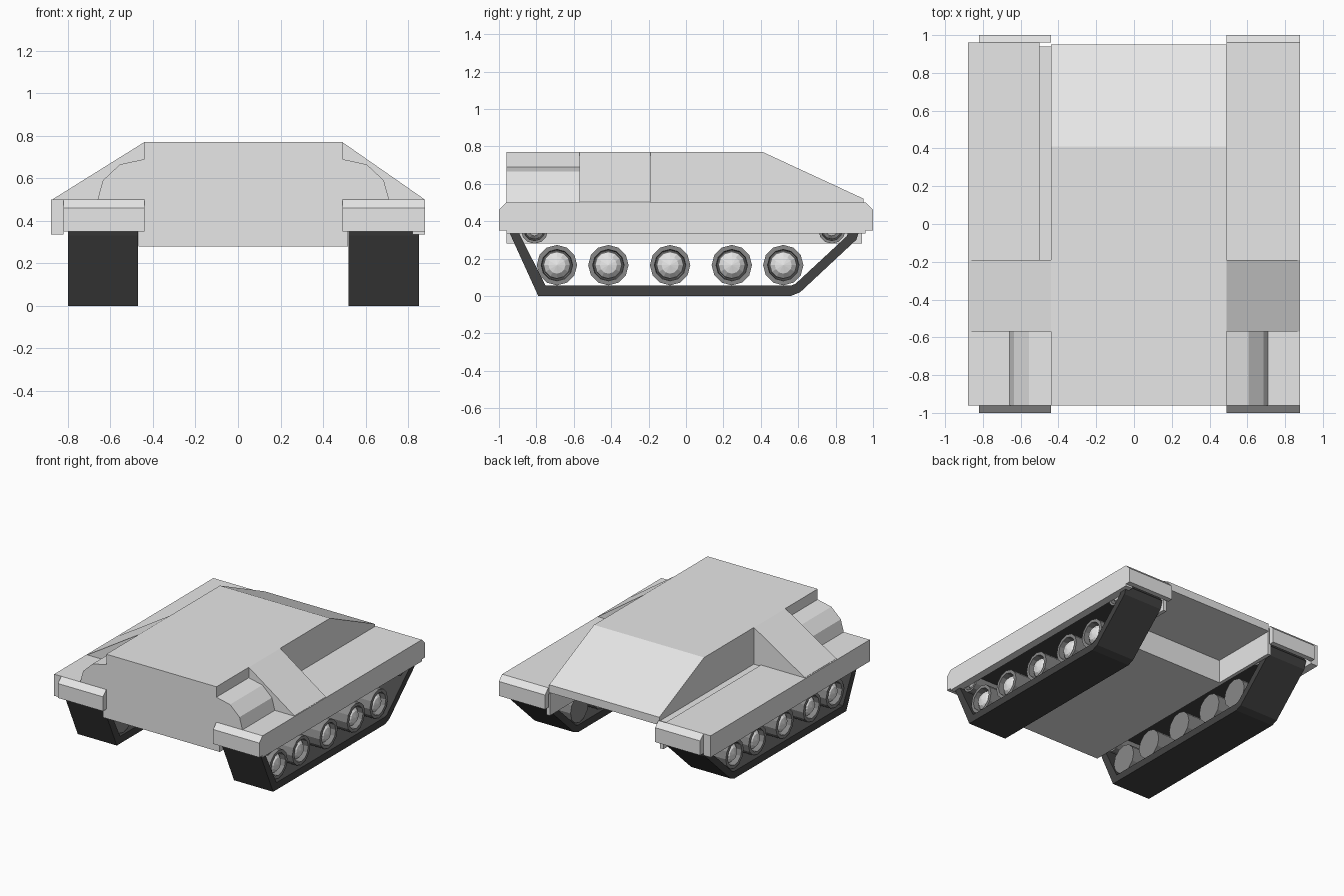
import bpy, bmesh, math

if "Cube" in bpy.data.objects:
    bpy.data.objects.remove(bpy.data.objects["Cube"])

CX = 0.025  # running gear and hull are mirrored about this x


def material(name, v):
    m = bpy.data.materials.new(name)
    m.diffuse_color = (v, v, v, 1)
    m.use_nodes = True
    m.node_tree.nodes["Principled BSDF"].inputs["Base Color"].default_value = m.diffuse_color
    return m


BODY = material("light_grey", 0.8)
RUBBER = material("mid_grey", 0.25)
TRACK = material("dark_track", 0.055)


def finish(name, bm, *mats):
    bmesh.ops.recalc_face_normals(bm, faces=bm.faces)
    me = bpy.data.meshes.new(name)
    bm.to_mesh(me)
    bm.free()
    for m in mats:
        me.materials.append(m)
    ob = bpy.data.objects.new(name, me)
    bpy.context.collection.objects.link(ob)
    return ob


def prism(name, pts, axis, a, b, mat):
    """Extrude a profile: (y,z) points along x, or (x,z) points along y."""
    bm = bmesh.new()
    def at(d):
        return [bm.verts.new((d, p, q) if axis == 'x' else (p, d, q)) for p, q in pts]
    lo, hi = at(a), at(b)
    bm.faces.new(lo)
    bm.faces.new(hi)
    n = len(pts)
    for i in range(n):
        j = (i + 1) % n
        bm.faces.new((lo[i], lo[j], hi[j], hi[i]))
    return finish(name, bm, mat)


def box(name, x0, x1, y0, y1, z0, z1, mat=BODY):
    return prism(name, [(y0, z0), (y1, z0), (y1, z1), (y0, z1)], 'x', x0, x1, mat)


def lathe(bm, profile, y, z, seg, mat_index):
    """Spin (radius, x) points about an x-parallel axis."""
    rings = []
    for r, x in profile:
        if r == 0:
            rings.append([bm.verts.new((x, y, z))])
        else:
            rings.append([bm.verts.new((x, y + r * math.sin(2 * math.pi * k / seg),
                                        z + r * math.cos(2 * math.pi * k / seg)))
                          for k in range(seg)])
    for A, B in zip(rings, rings[1:]):
        for k in range(seg):
            l = (k + 1) % seg
            if len(A) == 1:
                vs = (A[0], B[k], B[l])
            elif len(B) == 1:
                vs = (A[k], A[l], B[0])
            else:
                vs = (A[k], A[l], B[l], B[k])
            bm.faces.new(vs).material_index = mat_index


def wheel(name, side, y, z, r):
    def X(d):  # distance outward from the centre line
        return CX + side * d
    bm = bmesh.new()
    lathe(bm, [(0, X(.51)), (r, X(.51)), (r, X(.80)), (.78 * r, X(.80)),
               (.74 * r, X(.74)), (0, X(.74))], y, z, 12, 0)
    lathe(bm, [(.70 * r, X(.735)), (.66 * r, X(.765)), (.42 * r, X(.79)),
               (0, X(.80)), ], y, z, 12, 1)
    return finish(name, bm, RUBBER, BODY)


# central hull with sloped rear deck and undercut tail
prism("hull", [(-.96, .28), (.41, .28), (.41, .46), (.95, .46), (.95, .52),
               (.41, .77), (-.96, .77)], 'x', -.44, .49, BODY)

# closed track loop and its inner edge
outer = [(-.79, 0), (.56, 0), (.61, .02), (.91, .30), (.93, .36), (.88, .42),
         (-.92, .42), (-.95, .36), (-.94, .33)]
inner = [(-.75, .055), (.56, .055), (.585, .065), (.86, .32), (.87, .35), (.85, .37),
         (-.88, .37), (-.90, .35), (-.89, .33)]

for side, label in ((-1, "left"), (1, "right")):
    def X(d):
        return CX + side * d

    # track belt
    bm = bmesh.new()
    loops = [[bm.verts.new((X(d), y, z)) for y, z in pts]
             for pts, d in ((outer, .495), (outer, .825), (inner, .825), (inner, .495))]
    n = len(outer)
    for A, B in zip(loops, loops[1:] + loops[:1]):
        for i in range(n):
            j = (i + 1) % n
            bm.faces.new((A[i], A[j], B[j], B[i]))
    finish(label + "_track", bm, TRACK)

    # road wheels and end rollers
    for i, y in enumerate((-.69, -.415, -.085, .245, .52)):
        wheel(f"{label}_road_wheel_{i + 1}", side, y, .165, .108)
    for i, y in enumerate((-.81, .78)):
        wheel(f"{label}_end_roller_{i + 1}", side, y, .352, .072)

    # lower hull side wall and its upper ledge
    box(label + "_hull_wall", X(.465), X(.493), -.96, .94, .28, .49)
    box(label + "_wall_ledge", X(.465), X(.525), -.96, .94, .43, .49)

    # fender plate and skirt
    x_in, x_out = (-.50, -.88) if side < 0 else (.49, .88)
    box(label + "_fender", x_in, x_out, -.96, .96, .45, .50)
    box(label + "_skirt", side * .82, x_out, -.96, .96, .335, .47)

    # chamfered mud flaps at both ends
    f_in, f_out = (-.44, -.82) if side < 0 else (.49, .88)
    for e, end in ((-1, "front"), (1, "rear")):
        prism(f"{label}_{end}_flap", [(e * .96, .35), (e * 1.0, .35), (e * 1.0, .46),
                                      (e * .96, .50)], 'x', f_in, f_out, BODY)

    # faceted rounded housing at the front of the fender
    prism(label + "_front_housing", [(X(.465), .49), (X(.685), .50), (X(.66), .59),
                                     (X(.58), .665), (X(.465), .69)],
          'y', -.96, -.57, BODY)

    # sloped side wedge
    tip = -.87 if side < 0 else .875
    prism(label + "_side_wedge", [(X(.465), .77), (tip, .502), (tip, .48), (X(.465), .48)],
          'y', -.57, -.19, BODY)
    # front deck filler beside the hull
    if side < 0:
        box("left_deck_filler", -.50, -.44, -.96, -.19, .45, .50)
